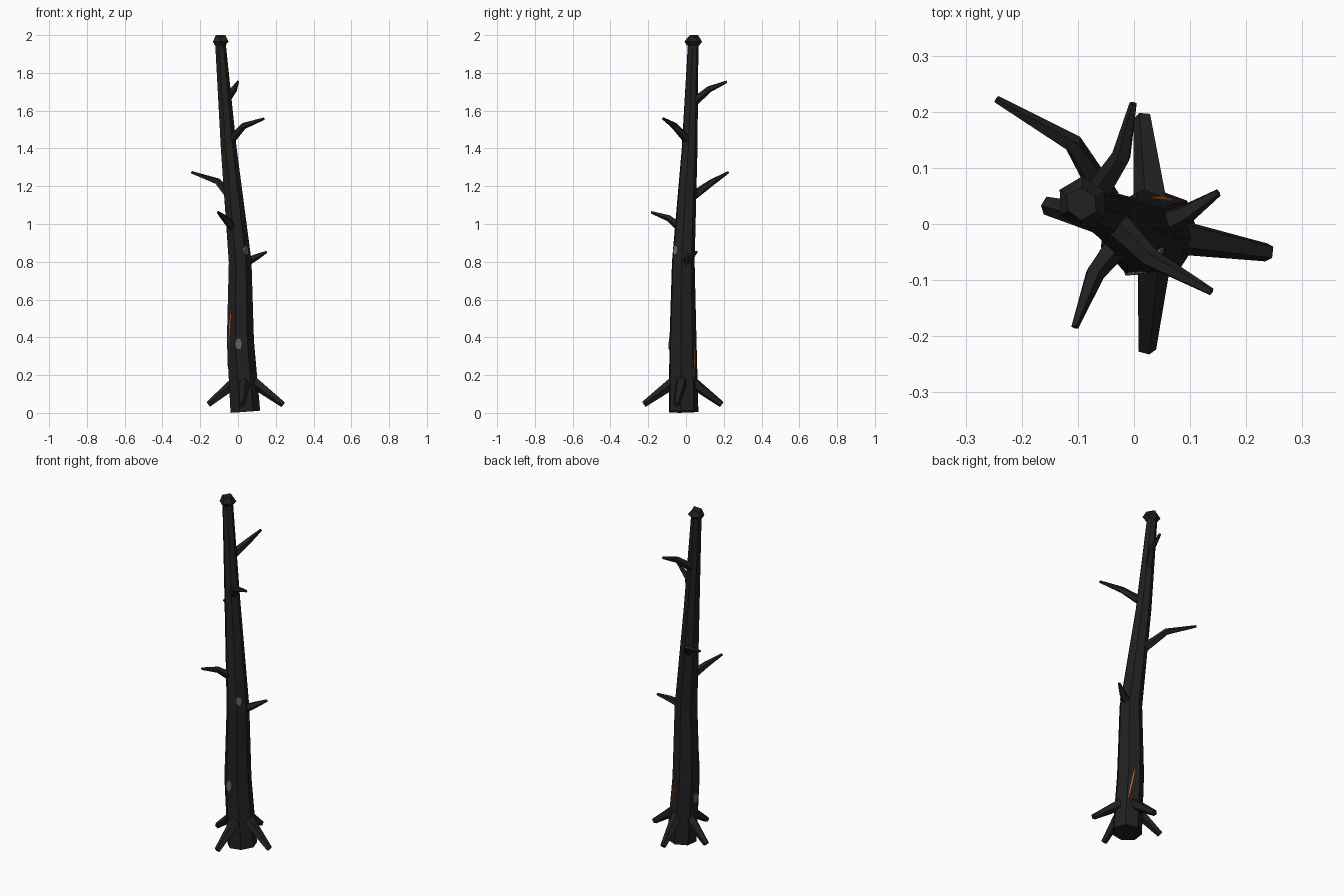
import bpy, bmesh, math, random
from mathutils import Vector
from mathutils.bvhtree import BVHTree

if "Cube" in bpy.data.objects:
    bpy.data.objects.remove(bpy.data.objects["Cube"])

random.seed(4)


def material(name, rgb):
    m = bpy.data.materials.new(name)
    m.diffuse_color = (*rgb, 1)
    m.use_nodes = True
    m.node_tree.nodes["Principled BSDF"].inputs["Base Color"].default_value = m.diffuse_color
    return m


CHAR = material("charred bark", (0.015, 0.015, 0.015))
EMBER = material("ember orange", (0.60, 0.12, 0.02))
ASH = material("ash grey", (0.13, 0.13, 0.13))


def finish(bm, name, mat):
    bmesh.ops.recalc_face_normals(bm, faces=bm.faces)
    me = bpy.data.meshes.new(name)
    bm.to_mesh(me)
    bm.free()
    me.materials.append(mat)
    ob = bpy.data.objects.new(name, me)
    bpy.context.collection.objects.link(ob)
    return ob


def tube(name, path, radii, sides, mat=CHAR, phase=0.0, jitter=0.0):
    """Flat-shaded tapering tube with capped ends along a path."""
    pts = [Vector(p) for p in path]
    d = (pts[-1] - pts[0]).normalized()
    ref = Vector((0, 1, 0)) if abs(d.y) < 0.7 else Vector((0, 0, 1))
    bm = bmesh.new()
    rings = []
    for i, (p, r) in enumerate(zip(pts, radii)):
        t = (pts[min(i + 1, len(pts) - 1)] - pts[max(i - 1, 0)]).normalized()
        u = ref.cross(t).normalized()
        v = t.cross(u)
        ring = []
        for k in range(sides):
            a = phase + math.tau * k / sides
            rr = r * (1 + random.uniform(-jitter, jitter))
            ring.append(bm.verts.new(p + (u * math.cos(a) + v * math.sin(a)) * rr))
        rings.append(ring)
    for a, b in zip(rings, rings[1:]):
        for k in range(sides):
            n = (k + 1) % sides
            bm.faces.new((a[k], a[n], b[n], b[k]))
    bm.faces.new(rings[0])
    bm.faces.new(rings[-1])
    return finish(bm, name, mat)


# Leaning trunk
AXIS = [(0.037, -0.015, 0.006), (0.011, -0.018, 0.38), (0.010, -0.016, 0.80),
        (-0.050, 0.018, 1.40), (-0.093, 0.037, 1.95)]
trunk = tube("trunk", AXIS, [0.081, 0.074, 0.062, 0.043, 0.029], 7,
             phase=math.radians(95.7))

# Broken, flared top
top = tube("broken_top", [(-0.092, 0.037, 1.945), (-0.093, 0.037, 1.965), (-0.093, 0.037, 1.995)],
           [0.03, 0.047, 0.03], 6, phase=0.5, jitter=0.12)
for i, vert in enumerate(top.data.vertices):
    if vert.co.z > 1.98:
        vert.co.z = 2.0 if i % 2 else 1.985

# Four roots
for name, ang, reach in (("right", -10, 0.205), ("back", 96, 0.205),
                         ("left", 166, 0.198), ("front", 266, 0.208)):
    c, s = math.cos(math.radians(ang)), math.sin(math.radians(ang))
    tube("root_" + name,
         [(0.037 + c * 0.045, -0.015 + s * 0.045, 0.165),
          (0.037 + c * reach, -0.015 + s * reach, 0.045)], [0.033, 0.017], 5)

# Bent dead branches: base, elbow, tip
BRANCHES = [
    [(0.045, -0.005, 0.800), (0.095, 0.020, 0.825), (0.150, 0.056, 0.852)],
    [(-0.025, -0.030, 0.980), (-0.070, -0.088, 1.030), (-0.106, -0.184, 1.062)],
    [(-0.045, 0.040, 1.150), (-0.108, 0.142, 1.225), (-0.245, 0.222, 1.273)],
    [(-0.040, 0.010, 1.445), (0.030, -0.062, 1.520), (0.138, -0.121, 1.558)],
    [(-0.070, 0.045, 1.650), (-0.022, 0.120, 1.713), (-0.001, 0.215, 1.753)],
]
for i, path in enumerate(BRANCHES, 1):
    tube(f"branch_{i}", path, [0.025, 0.018, 0.007], 5)

# Surface lookup on the trunk
tb = bmesh.new()
tb.from_mesh(trunk.data)
tree = BVHTree.FromBMesh(tb)


def on_trunk(angle, z):
    a = math.radians(angle)
    d = Vector((math.cos(a), math.sin(a), 0))
    c = next(Vector(p).lerp(Vector(q), (z - p[2]) / (q[2] - p[2]))
             for p, q in zip(AXIS, AXIS[1:]) if z <= q[2])
    hit, normal, _, _ = tree.ray_cast(c + d, -d)
    return hit, normal


# Ash patches: thin oval plates lying on the bark
for i, (ang, z, w, h) in enumerate(((262, 0.365, 0.020, 0.036), (312, 0.86, 0.017, 0.029),
                                    (176, 0.27, 0.018, 0.034)), 1):
    p, n = on_trunk(ang, z)
    side = Vector((0, 0, 1)).cross(n).normalized()
    up = n.cross(side)
    bm = bmesh.new()
    low, high = [[bm.verts.new(p + n * off + side * math.cos(k * math.tau / 8) * w * f
                               + up * math.sin(k * math.tau / 8) * h * f) for k in range(8)]
                 for off, f in ((-0.003, 1), (0.004, 0.9))]
    bm.faces.new(low)
    bm.faces.new(high)
    for k in range(8):
        n2 = (k + 1) % 8
        bm.faces.new((low[k], low[n2], high[n2], high[k]))
    finish(bm, f"ash_patch_{i}", ASH)

# Glowing cracks: slim strips following the bark
for i, (a0, z0, a1, z1) in enumerate(((50, 0.18, 72, 0.37), (212, 0.34, 222, 0.55)), 1):
    pts = [on_trunk(a0 + (a1 - a0) * t / 4, z0 + (z1 - z0) * t / 4)[0] for t in range(5)]
    tube(f"ember_crack_{i}", pts, [0.002, 0.005, 0.006, 0.005, 0.002], 4, EMBER)
tb.free()
